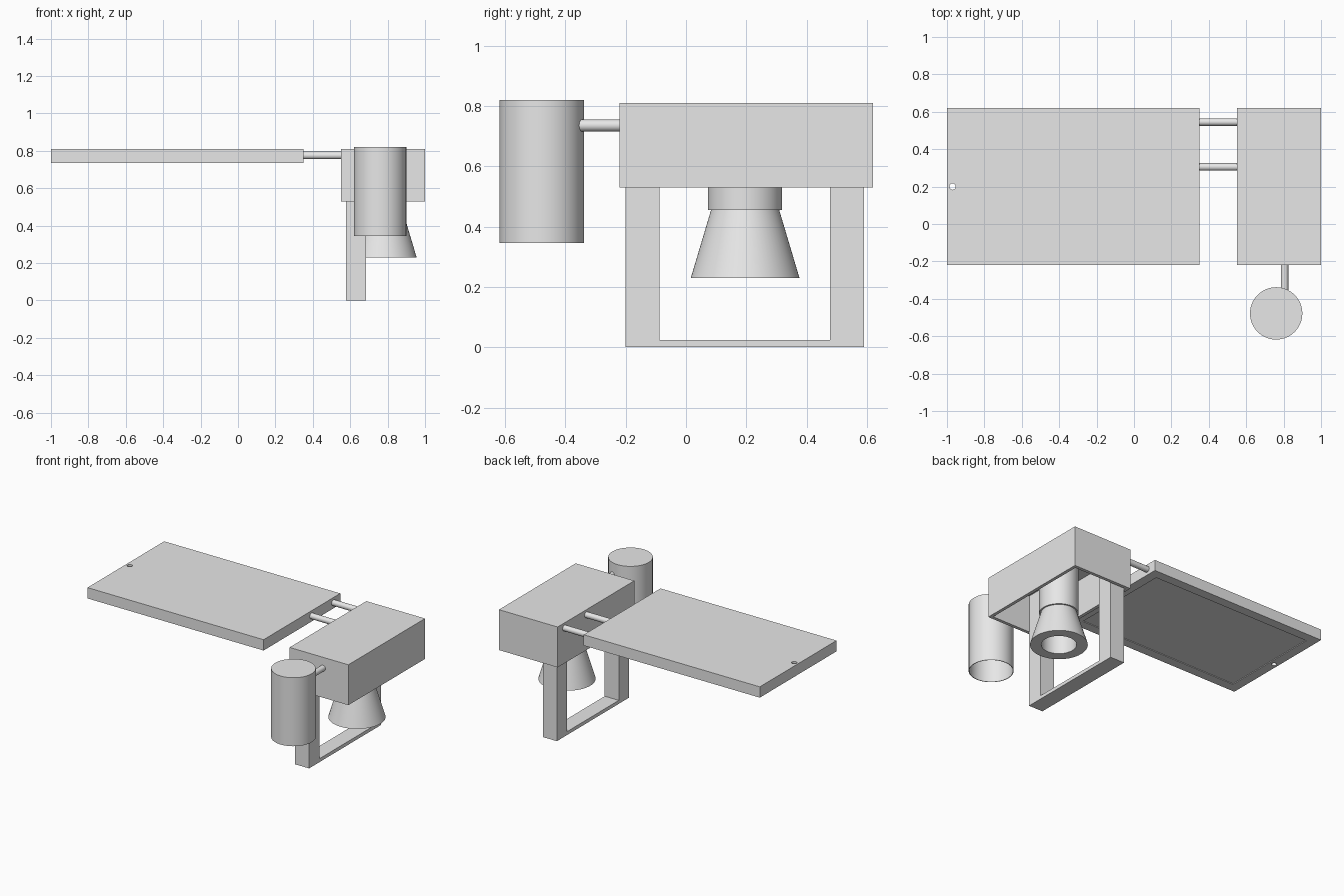
import bpy
import bmesh
from mathutils import Matrix, Vector

cube = bpy.data.objects.get("Cube")
if cube:
    bpy.data.objects.remove(cube, do_unlink=True)

grey = bpy.data.materials.new("light_grey")
grey.use_nodes = True
grey.diffuse_color = (0.8, 0.8, 0.8, 1)
for node in grey.node_tree.nodes:
    if node.type == "BSDF_PRINCIPLED":
        node.inputs["Base Color"].default_value = grey.diffuse_color


def finish(name, bm, smooth=False):
    bmesh.ops.recalc_face_normals(bm, faces=bm.faces[:])
    mesh = bpy.data.meshes.new(name)
    bm.to_mesh(mesh)
    bm.free()
    mesh.materials.append(grey)
    obj = bpy.data.objects.new(name, mesh)
    bpy.context.collection.objects.link(obj)
    bpy.ops.object.select_all(action="DESELECT")
    obj.select_set(True)
    bpy.context.view_layer.objects.active = obj
    if smooth:
        bpy.ops.object.shade_smooth_by_angle()
    return obj


def box(name, low, high):
    low, high = Vector(low), Vector(high)
    bm = bmesh.new()
    place = Matrix.Translation((low + high) / 2) @ Matrix.Diagonal((*(high - low), 1))
    bmesh.ops.create_cube(bm, size=1, matrix=place)
    return finish(name, bm)


def rod(name, start, end, radius):
    start, end = Vector(start), Vector(end)
    axis = end - start
    bm = bmesh.new()
    place = Matrix.Translation((start + end) / 2) @ axis.to_track_quat("Z", "Y").to_matrix().to_4x4()
    bmesh.ops.create_cone(bm, cap_ends=True, segments=32, radius1=radius,
                          radius2=radius, depth=axis.length, matrix=place)
    return finish(name, bm, True)


def lathe(name, centre, profile, segments=64):
    """Turn a (radius, height) profile about a vertical axis."""
    bm = bmesh.new()
    verts = [bm.verts.new((r, 0, z)) for r, z in profile]
    edges = [bm.edges.new(pair) for pair in zip(verts, verts[1:])]
    bmesh.ops.spin(bm, geom=verts + edges, cent=(0, 0, 0), axis=(0, 0, 1),
                   angle=6.283185307, steps=segments)
    bmesh.ops.remove_doubles(bm, verts=bm.verts[:], dist=0.0001)
    bmesh.ops.translate(bm, verts=bm.verts[:], vec=(*centre, 0))
    return finish(name, bm, True)


def cut(obj, cutter):
    cutter.hide_render = True
    mod = obj.modifiers.new("cut", "BOOLEAN")
    mod.operation = "DIFFERENCE"
    mod.solver = "EXACT"
    mod.object = cutter
    bpy.context.view_layer.objects.active = obj
    bpy.ops.object.modifier_apply(modifier=mod.name)
    bpy.data.objects.remove(cutter, do_unlink=True)


# Wide flat panel with a shallow underside recess and a small hole in its rim
panel = box("panel", (-1, -0.22, 0.735), (0.35, 0.62, 0.81))
cut(panel, box("recess_cutter", (-0.935, -0.155, 0.7), (0.285, 0.555, 0.74)))
cut(panel, rod("hole_cutter", (-0.97, 0.2, 0.6), (-0.97, 0.2, 0.9), 0.017))

# Housing, open underneath
housing = box("housing", (0.55, -0.22, 0.53), (1, 0.62, 0.81))
cut(housing, box("housing_cutter", (0.572, -0.198, 0.4), (0.978, 0.598, 0.788)))

# Rods joining the panel and the tank to the housing
for side, y in (("front", 0.305), ("back", 0.545)):
    rod(side + "_panel_rod", (0.345, y, 0.775), (0.56, y, 0.775), 0.02)
rod("tank_rod", (0.805, -0.36, 0.735), (0.805, -0.21, 0.735), 0.02)

# Tank, an upturned thin-walled can
lathe("tank", (0.76, -0.478), [(0, 0.82), (0.14, 0.82), (0.14, 0.345),
                               (0.136, 0.345), (0.136, 0.816), (0, 0.816)])

# Nozzle: barrel and flared skirt around a straight bore
lathe("nozzle", (0.775, 0.196), [(0, 0.795), (0.123, 0.795), (0.123, 0.455),
                                 (0.113, 0.455), (0.18, 0.23), (0.11, 0.23),
                                 (0.11, 0.77), (0, 0.77)])

# U-shaped stand, extruded from its side outline
outline = [(-0.2, 0), (0.59, 0), (0.59, 0.79), (0.477, 0.79),
           (0.477, 0.024), (-0.088, 0.024), (-0.088, 0.79), (-0.2, 0.79)]
bm = bmesh.new()
face = bm.faces.new([bm.verts.new((0.577, y, z)) for y, z in outline])
side = bmesh.ops.extrude_face_region(bm, geom=[face])["geom"]
bmesh.ops.translate(bm, vec=(0.108, 0, 0),
                    verts=[v for v in side if isinstance(v, bmesh.types.BMVert)])
finish("stand", bm)
